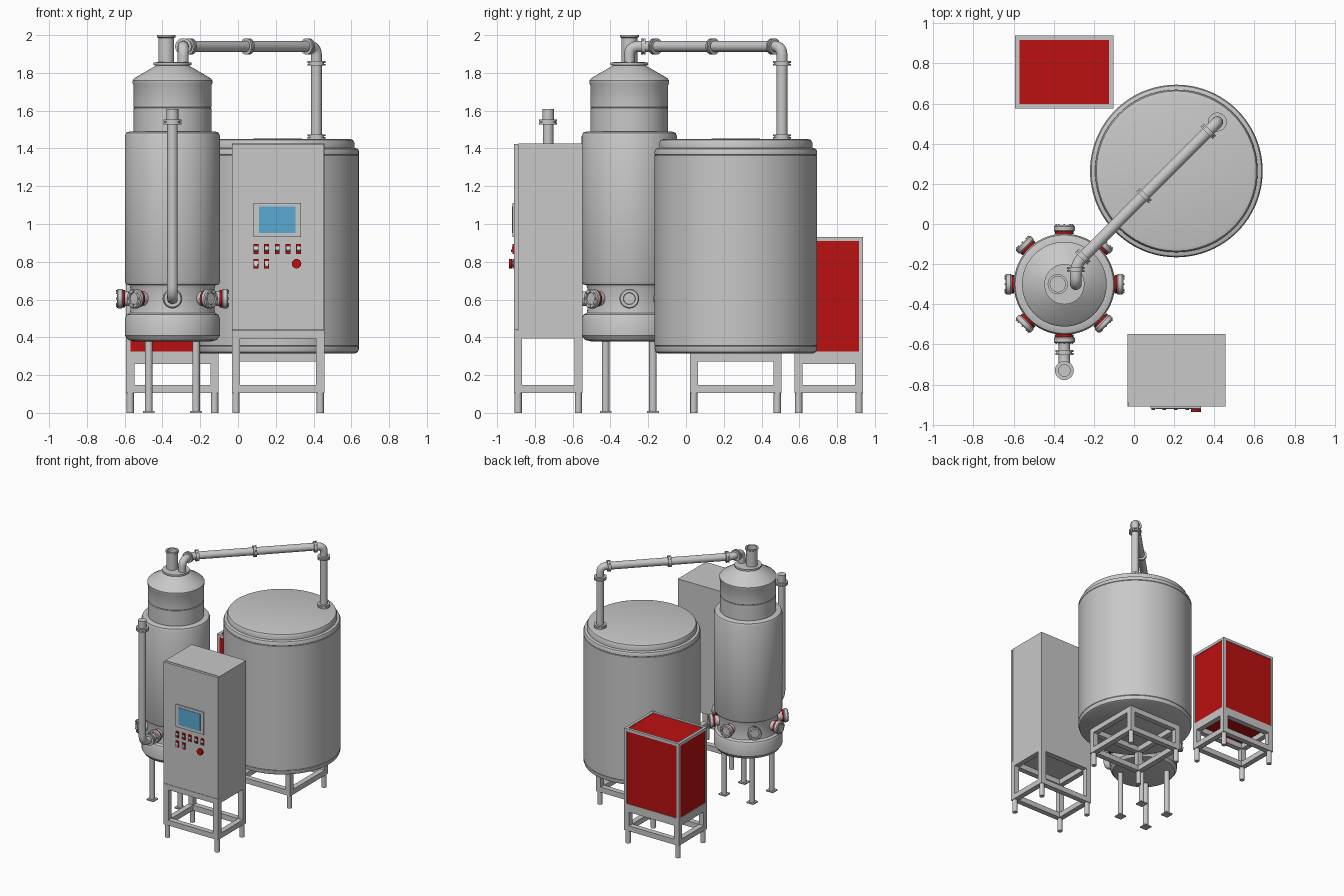
import bpy, bmesh, math
from mathutils import Vector, Matrix

if "Cube" in bpy.data.objects:
    bpy.data.objects.remove(bpy.data.objects["Cube"])


def material(name, r, g, b):
    m = bpy.data.materials.new(name)
    m.use_nodes = True
    m.diffuse_color = (r, g, b, 1)
    m.node_tree.nodes["Principled BSDF"].inputs["Base Color"].default_value = (r, g, b, 1)
    return m


STEEL = material("steel grey", 0.58, 0.58, 0.58)
RED = material("red", 0.5, 0.005, 0.005)
BLUE = material("screen blue", 0.1, 0.4, 0.65)
WHITE = material("white", 0.8, 0.8, 0.8)
DARK = material("dark grey", 0.08, 0.09, 0.12)


def finish(name, bm, mat, smooth=True):
    bmesh.ops.recalc_face_normals(bm, faces=bm.faces)
    me = bpy.data.meshes.new(name)
    bm.to_mesh(me)
    bm.free()
    me.materials.append(mat)
    ob = bpy.data.objects.new(name, me)
    bpy.context.collection.objects.link(ob)
    if smooth:
        bpy.ops.object.select_all(action="DESELECT")
        ob.select_set(True)
        bpy.context.view_layer.objects.active = ob
        bpy.ops.object.shade_smooth_by_angle(angle=math.radians(35))
    return ob


def add_box(bm, lo, hi):
    lo, hi = Vector(lo), Vector(hi)
    mat = Matrix.Translation((lo + hi) / 2) @ Matrix.Diagonal((*(hi - lo), 1))
    bmesh.ops.create_cube(bm, size=1, matrix=mat)


def box(name, lo, hi, mat):
    bm = bmesh.new()
    add_box(bm, lo, hi)
    return finish(name, bm, mat, False)


def aim(loc, axis):
    return Matrix.Translation(loc) @ Vector(axis).to_track_quat("Z", "Y").to_matrix().to_4x4()


def lathe(name, profile, loc, mat=STEEL, axis=(0, 0, 1), steps=64):
    """Spin (radius, height) points around an axis."""
    bm = bmesh.new()
    vs = [bm.verts.new((r, 0, z)) for r, z in profile]
    edges = [bm.edges.new(p) for p in zip(vs, vs[1:])]
    bmesh.ops.spin(bm, geom=vs + edges, axis=(0, 0, 1), cent=(0, 0, 0),
                   angle=math.tau, steps=steps)
    bmesh.ops.remove_doubles(bm, verts=bm.verts, dist=1e-5)
    bm.transform(aim(loc, axis))
    return finish(name, bm, mat)


def disc(name, r, a, b, loc, mat=STEEL, axis=(0, 0, 1), steps=32):
    return lathe(name, [(0, a), (r, a), (r, b), (0, b)], loc, mat, axis, steps)


def clamp(name, loc, axis, r=0.043):
    """Pair of bolted pipe flanges."""
    lathe(name, [(0, -0.012), (r, -0.012), (r, -0.002), (r - 0.006, -0.002),
                 (r - 0.006, 0.002), (r, 0.002), (r, 0.012), (0, 0.012)], loc, STEEL, axis, 32)


def pipe(name, points, r, bend):
    """Round tube along a path with rounded corners."""
    pts = [Vector(p) for p in points]
    path = [pts[0]]
    for a, b, c in zip(pts, pts[1:], pts[2:]):
        p, q = b + (a - b).normalized() * bend, b + (c - b).normalized() * bend
        for i in range(11):
            t = i / 10
            path.append(p.lerp(b, t).lerp(b.lerp(q, t), t))
    path.append(pts[-1])
    cu = bpy.data.curves.new(name, "CURVE")
    cu.dimensions = "3D"
    cu.bevel_depth, cu.bevel_resolution, cu.use_fill_caps = r, 6, True
    sp = cu.splines.new("POLY")
    sp.points.add(len(path) - 1)
    for pt, v in zip(sp.points, path):
        pt.co = (*v, 1)
    cu.materials.append(STEEL)
    ob = bpy.data.objects.new(name, cu)
    bpy.context.collection.objects.link(ob)
    bpy.ops.object.select_all(action="DESELECT")
    ob.select_set(True)
    bpy.context.view_layer.objects.active = ob
    bpy.ops.object.convert(target="MESH")
    bpy.ops.object.shade_smooth_by_angle(angle=math.radians(35))


def add_bars(bm, x0, x1, y0, y1, levels, w):
    """Horizontal rectangles of bars at the given (bottom, top) heights."""
    for a, b in levels:
        for y in (y0, y1 - w):
            add_box(bm, (x0 + w, y, a), (x1 - w, y + w, b))
        for x in (x0, x1 - w):
            add_box(bm, (x, y0 + w, a), (x + w, y1 - w, b))


def corner_posts(bm, x0, x1, y0, y1, a, b, w):
    for x in (x0, x1 - w):
        for y in (y0, y1 - w):
            add_box(bm, (x, y, a), (x + w, y + w, b))


def stand(name, x0, x1, y0, y1, top):
    w, low = 0.043, 0.105
    bm = bmesh.new()
    corner_posts(bm, x0, x1, y0, y1, low, top, w)
    add_bars(bm, x0, x1, y0, y1, [(low, low + w), (top - w, top)], w)
    finish(name + "_frame", bm, STEEL, False)
    for i, x in enumerate((x0 + w / 2, x1 - w / 2)):
        for j, y in enumerate((y0 + w / 2, y1 - w / 2)):
            disc(f"{name}_foot_{i}{j}", 0.019, 0, low, (x, y, 0), steps=24)


# Large storage tank with stepped lid
lathe("large_tank", [(0, 0.315), (0.41, 0.315), (0.424, 0.322), (0.43, 0.34), (0.43, 0.352),
                     (0.427, 0.355), (0.43, 0.358), (0.43, 1.362), (0.427, 1.365), (0.43, 1.368),
                     (0.43, 1.385), (0.424, 1.398), (0.405, 1.403), (0.405, 1.43),
                     (0.398, 1.445), (0.38, 1.45), (0, 1.452)], (0.211, 0.264, 0), steps=96)
stand("large_tank_stand", -0.032, 0.455, 0.02, 0.505, 0.316)

# Boiling column: jacket, waist, upper drum, cone
SX, SY = -0.347, -0.3
lathe("still_body", [(0, 0.378), (0.2, 0.378), (0.235, 0.386), (0.252, 0.41), (0.252, 0.5),
                     (0.243, 0.52), (0.225, 0.53), (0.222, 0.55), (0.222, 0.66), (0.228, 0.676),
                     (0.245, 0.68), (0.252, 0.695), (0.252, 1.465), (0.245, 1.483),
                     (0.225, 1.49), (0.206, 1.49), (0.206, 1.613), (0.203, 1.616),
                     (0.206, 1.619), (0.206, 1.735), (0.211, 1.745), (0.211, 1.76),
                     (0.2, 1.773), (0.088, 1.838), (0.1, 1.842), (0.1, 1.856), (0, 1.858)],
      (SX, SY, 0), steps=80)
lathe("vent_stub", [(0, 1.85), (0.042, 1.85), (0.042, 1.985), (0.05, 1.99), (0.05, 2.0),
                    (0.038, 2.0), (0.038, 1.9), (0, 1.9)], (-0.38, SY, 0), steps=40)
for i, dx in enumerate((-0.125, 0.125)):
    for j, dy in enumerate((-0.125, 0.125)):
        disc(f"still_leg_{i}{j}", 0.02, 0.008, 0.39, (SX + dx, SY + dy, 0), steps=24)
        box(f"still_foot_{i}{j}", (SX + dx - 0.031, SY + dy - 0.031, 0),
            (SX + dx + 0.031, SY + dy + 0.031, 0.009), STEEL)

# Ring of eight bolted ports with red gaskets
PZ = 0.605
for k in range(8):
    a = k * math.tau / 8
    d = Vector((math.cos(a), math.sin(a), 0))
    c = Vector((SX, SY, PZ))
    disc(f"port_neck_{k}", 0.038, 0.2, 0.25, c, STEEL, d)
    disc(f"port_gasket_{k}", 0.046, 0.25, 0.263, c, RED, d)
    lathe(f"port_flange_{k}", [(0, 0.262), (0.046, 0.262), (0.052, 0.268), (0.052, 0.288),
                               (0.047, 0.294), (0.032, 0.294), (0.03, 0.286), (0, 0.286)],
          c, STEEL, d, 32)
    bm = bmesh.new()
    for n in range(8):
        b = n * math.tau / 8
        bmesh.ops.create_cone(bm, cap_ends=True, segments=6, radius1=0.005, radius2=0.005, depth=0.008,
                              matrix=aim(c, d) @ Matrix.Translation(
                                  (0.04 * math.cos(b), 0.04 * math.sin(b), 0.295)))
    finish(f"port_bolts_{k}", bm, STEEL, False)

# Front filling pipe
pipe("filling_pipe", [(SX, -0.58, PZ), (SX, -0.73, PZ), (SX, -0.73, 1.6)], 0.028, 0.07)
clamp("filling_pipe_elbow_clamp", (SX, -0.64, PZ), (0, 1, 0), 0.045)
clamp("filling_pipe_top_clamp", (SX, -0.73, 1.54), (0, 0, 1), 0.047)
disc("filling_pipe_mouth", 0.031, 1.55, 1.61, (SX, -0.73, 0))

# Overhead transfer pipe
HZ = 1.94
pipe("transfer_pipe", [(-0.29, SY, 1.84), (-0.29, SY, HZ), (-0.29, -0.2, HZ),
                       (0.415, 0.508, HZ), (0.415, 0.508, 1.44)], 0.029, 0.05)
clamp("transfer_clamp_start", (-0.29, -0.226, HZ), (0, 1, 0))
for i, x in enumerate((-0.255, 0.05, 0.37)):
    clamp(f"transfer_clamp_{i}", (x, x + 0.092, HZ), (1, 1, 0))
clamp("transfer_clamp_drop", (0.415, 0.508, 1.85), (0, 0, 1), 0.047)
clamp("transfer_clamp_tank", (0.415, 0.508, 1.463), (0, 0, 1), 0.047)

# Control cabinet
CX0, CX1, FY = -0.032, 0.457, -0.91
box("control_cabinet", (CX0, -0.888, 0.437), (CX1, -0.548, 1.425), STEEL)
box("control_door", (CX0 + 0.001, FY, 0.439), (CX1 - 0.001, -0.89, 1.423), STEEL)
box("door_seal", (CX0 + 0.006, -0.892, 0.445), (CX1 - 0.006, -0.886, 1.418), DARK)
stand("cabinet_stand", CX0, CX1, FY, -0.548, 0.437)
box("screen_bezel", (0.083, FY - 0.009, 0.93), (0.334, FY, 1.112), STEEL)
box("screen", (0.11, FY - 0.012, 0.953), (0.305, FY - 0.008, 1.092), BLUE)
spots = [(0.095 + 0.0565 * i, 0.867) for i in range(5)] + [(0.095 + 0.0565 * i, 0.79) for i in range(2)]
for i, (x, z) in enumerate(spots):
    box(f"button_base_{i}", (x - 0.013, FY - 0.008, z - 0.026), (x + 0.013, FY, z + 0.026), RED)
    box(f"button_label_{i}", (x - 0.009, FY - 0.012, z - 0.003), (x + 0.013, FY - 0.007, z + 0.013), WHITE)
    box(f"button_cap_{i}", (x - 0.009, FY - 0.016, z - 0.016), (x + 0.009, FY - 0.007, z - 0.003),
        DARK if i < 5 else WHITE)
disc("stop_button_stem", 0.015, 0, 0.015, (0.31, FY, 0.79), DARK, (0, -1, 0))
disc("stop_button", 0.025, 0.012, 0.027, (0.31, FY, 0.79), RED, (0, -1, 0))

# Red panelled cabinet in a grey frame
RX0, RX1, RY0, RY1, RB, RT, RW = -0.592, -0.102, 0.575, 0.938, 0.302, 0.932, 0.022
bm = bmesh.new()
corner_posts(bm, RX0, RX1, RY0, RY1, RB, RT, RW)
add_bars(bm, RX0, RX1, RY0, RY1, [(RB, RB + RW), (RT - RW, RT)], RW)
finish("red_cabinet_frame", bm, STEEL, False)
E = 0.005
box("red_cabinet_panels", (RX0 + E, RY0 + E, RB + E), (RX1 - E, RY1 - E, RT - E), RED)
stand("red_cabinet_stand", RX0, RX1, RY0, RY1, RB)
